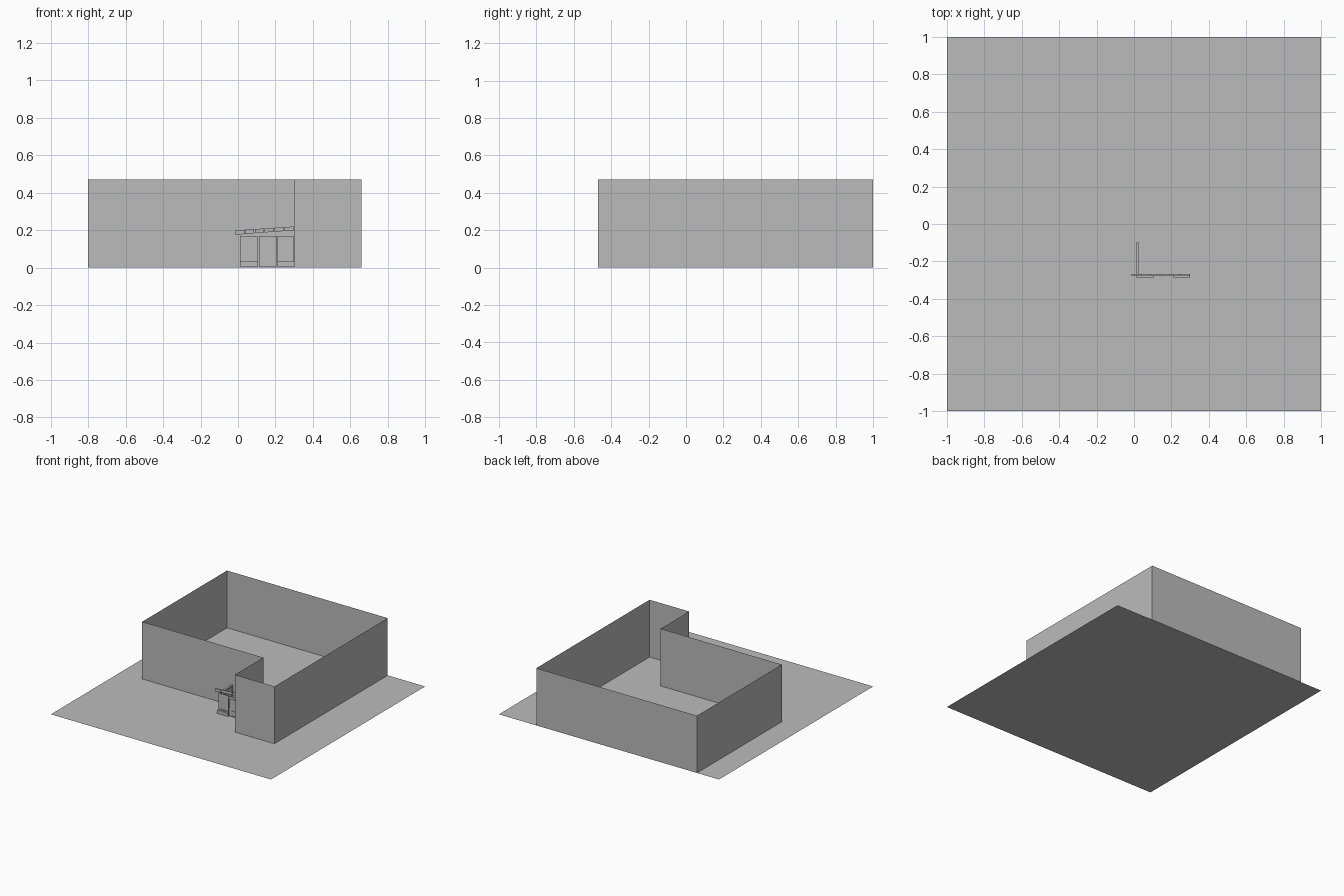
import bpy
from mathutils import Vector

cube = bpy.data.objects.get("Cube")
if cube:
    bpy.data.objects.remove(cube, do_unlink=True)

grey = bpy.data.materials.new("plain grey")
grey.use_nodes = True
colour = (0.5, 0.5, 0.5, 1)
grey.diffuse_color = colour
grey.node_tree.nodes["Principled BSDF"].inputs["Base Color"].default_value = colour


def add_mesh(name, verts, faces):
    mesh = bpy.data.meshes.new(name)
    mesh.from_pydata(verts, [], faces)
    mesh.materials.append(grey)
    obj = bpy.data.objects.new(name, mesh)
    bpy.context.collection.objects.link(obj)
    return obj


def box(name, x0, x1, y0, y1, z0, z1, rise=0.0):
    """Box whose right end is lifted by rise."""
    verts = [Vector((x, y, z + (rise if x == x1 else 0)))
             for x in (x0, x1) for y in (y0, y1) for z in (z0, z1)]
    faces = [(0, 1, 3, 2), (4, 6, 7, 5), (0, 4, 5, 1),
             (2, 3, 7, 6), (0, 2, 6, 4), (1, 5, 7, 3)]
    return add_mesh(name, verts, faces)


def frame(name, x0, x1, z0, z1, y0, y1, t):
    """Four bars around an opening."""
    box(name + "_left_bar", x0, x0 + t, y0, y1, z0, z1)
    box(name + "_right_bar", x1 - t, x1, y0, y1, z0, z1)
    box(name + "_bottom_bar", x0 + t, x1 - t, y0, y1, z0, z0 + t)
    box(name + "_top_bar", x0 + t, x1 - t, y0, y1, z1 - t, z1)


# Flat ground
add_mesh("ground", [(-1, -1, 0), (1, -1, 0), (1, 1, 0), (-1, 1, 0)], [(0, 1, 2, 3)])

# Thin house walls around an L-shaped outline, open at the top
outline = [(-0.8, -0.1), (0.3, -0.1), (0.3, -0.47), (0.66, -0.47), (0.66, 1), (-0.8, 1)]
n = len(outline)
wall_verts = [(x, y, z) for z in (0, 0.47) for x, y in outline]
add_mesh("house_walls", wall_verts,
         [(i, (i + 1) % n, (i + 1) % n + n, i + n) for i in range(n)])

# Porch front: window bays with plinths, panes and frames
FRONT, BACK = -0.275, -0.268
for side, x0, x1 in (("right", 0.02, 0.105), ("left", 0.212, 0.297)):
    box(side + "_plinth", x0 - 0.01 if side == "right" else x0, x1 + 0.003,
        -0.285, BACK, 0.005, 0.032)
    box(side + "_window_pane", x0, x1, -0.271, -0.269, 0.03, 0.17)
    frame(side + "_window_frame", x0, x1, 0.035, 0.17, FRONT, BACK, 0.008)

# Porch door with a lower panel and a light above
box("door_panel", 0.112, 0.205, -0.271, -0.269, 0.005, 0.17)
frame("door_frame", 0.13, 0.205, 0.008, 0.142, FRONT, BACK, 0.007)
box("door_rail", 0.137, 0.198, FRONT, BACK, 0.045, 0.053)
frame("door_light_frame", 0.112, 0.205, 0.142, 0.17, FRONT, BACK, 0.006)

# Porch side: wall panel with frame posts and rails
box("porch_side_panel", 0.015, 0.019, BACK, -0.1, 0.005, 0.17)
for z0, z1 in ((0.005, 0.032), (0.16, 0.17)):
    box("porch_side_rail", 0.01, 0.026, BACK, -0.1, z0, z1)
for y in (-0.268, -0.188, -0.108):
    box("porch_side_post", 0.012, 0.024, y, y + 0.008, 0.032, 0.16)

# Sloping eaves made of short boards
count = 6
step = 0.315 / count
for i in range(count):
    x = -0.015 + i * step
    low = 0.176 + 0.004 * i
    box("eaves_board", x, x + step - 0.004, FRONT, BACK, low, 0.199 + 0.0035 * i, 0.003)
